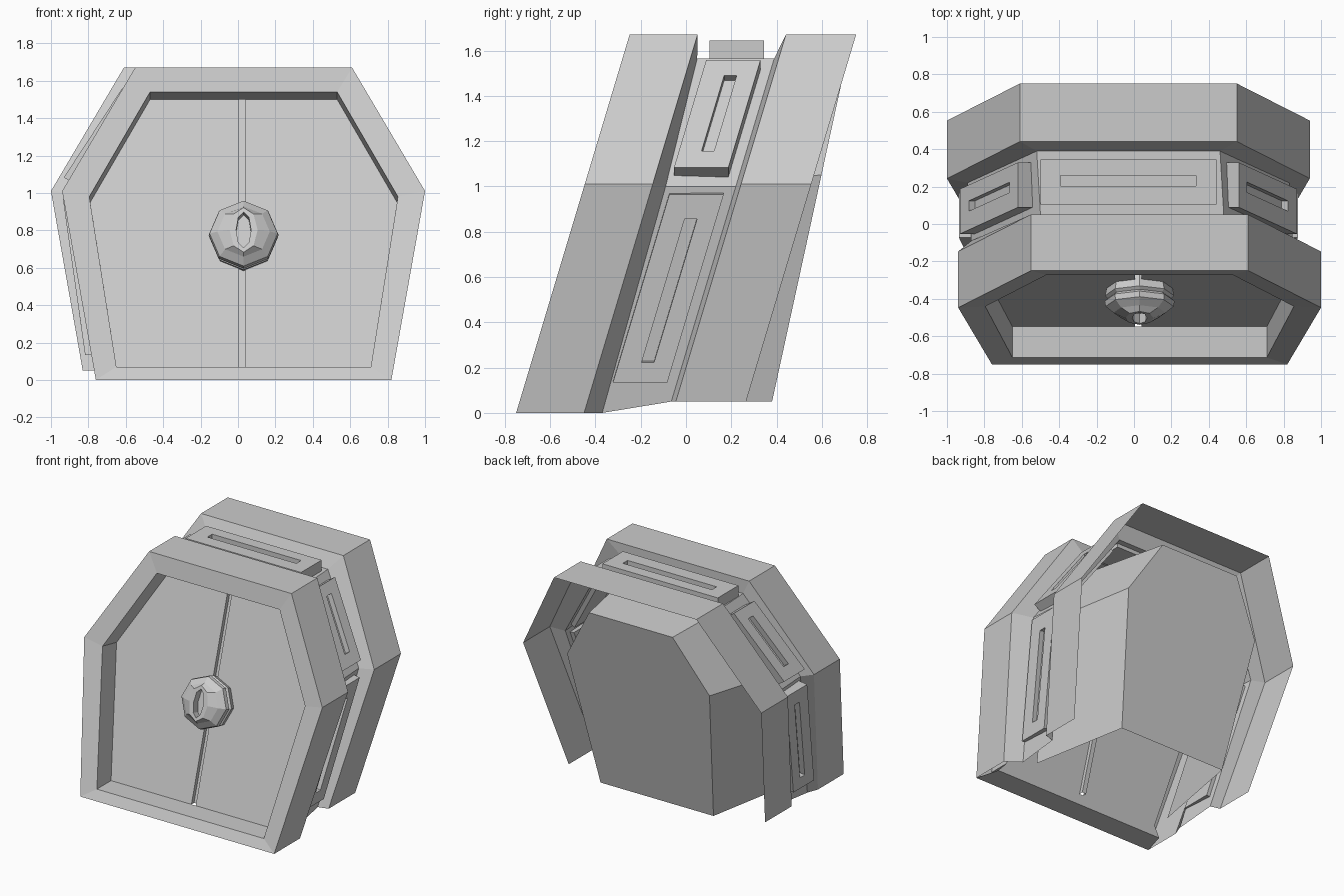
import bpy, math
from mathutils import Vector

if "Cube" in bpy.data.objects:
    bpy.data.objects.remove(bpy.data.objects["Cube"])

SHEAR = 0.3            # the whole body leans back
FRONT, BACK = 0.03, -0.03   # x centres of front and back halves


def build(name, faces_pts):
    """Make a mesh object from polygons, merging shared corners."""
    verts, index, faces = [], {}, []
    for poly in faces_pts:
        ids = []
        for p in poly:
            key = tuple(round(c, 4) for c in p)
            if key not in index:
                index[key] = len(verts)
                verts.append(key)
            if index[key] not in ids:
                ids.append(index[key])
        if len(ids) > 2:
            faces.append(ids)
    me = bpy.data.meshes.new(name)
    me.from_pydata(verts, [], faces)
    me.update()
    ob = bpy.data.objects.new(name, me)
    bpy.context.collection.objects.link(ob)
    return ob


def loft(loops, closed=True, cap_end=False, cap_start=False):
    polys = []
    for a, b in zip(loops, loops[1:]):
        n = len(a)
        for i in range(n if closed else n - 1):
            j = (i + 1) % n
            polys.append([a[i], a[j], b[j], b[i]])
    if cap_end:
        polys.append(loops[-1])
    if cap_start:
        polys.append(loops[0][::-1])
    return polys


def hexa(half, cx, us):
    """Six points from (half width, z) for bottom, middle, top, going right side up
    and left side down; us is the unsheared depth at bottom, middle, top."""
    right = [Vector((cx + w, u + SHEAR * z, z)) for (w, z), u in zip(half, us)]
    left = [Vector((2 * cx - p.x, p.y, p.z)) for p in reversed(right)]
    return right + left


OUT_F = [(0.79, 0.0), (0.97, 1.01), (0.58, 1.67)]
OUT_B = [(0.80, 0.05), (0.97, 1.01), (0.58, 1.67)]
CH_F = [(0.72, 0.0), (0.86, 1.0), (0.49, 1.565)]
CH_B = [(0.725, 0.05), (0.86, 1.0), (0.49, 1.565)]
OPEN = [(0.68, 0.07), (0.825, 0.98), (0.50, 1.54)]
DOOR = [(0.68, 0.07), (0.82, 0.95), (0.50, 1.50)]

# front frame: face, recess walls, outer band and rear chamfer
front_outer = hexa(OUT_F, FRONT, [-0.75] * 3)
door_loop = hexa(DOOR, FRONT, [-0.57] * 3)
polys = loft([front_outer, hexa(OPEN, FRONT, [-0.735] * 3), door_loop])
ch_front = hexa(CH_F, BACK + 0.02, [-0.37, -0.39, -0.42])
polys += loft([front_outer, hexa(OUT_F, FRONT, [-0.45] * 3), ch_front], closed=False)
# lip under the door
lip = [Vector((FRONT + s * 0.74, -0.57, 0)) for s in (1, -1)]
polys += [[front_outer[5], front_outer[0], lip[0], lip[1]],
          [lip[1], lip[0], door_loop[0], door_loop[5]]]
build("front_frame", polys)

# two door leaves with a recessed seam
xl, xr = 0.005, 0.04


def dp(x, z, d=0.0):
    return Vector((x, -0.57 + d + SHEAR * z, z))


D = door_loop
seam = [[dp(x, z, d) for z in (0.07, 1.50)]
        for x, d in ((xl, 0), (xl, 0.03), (xr, 0.03), (xr, 0))]
build("door_leaves", [[D[0], D[1], D[2], dp(xr, 1.50), dp(xr, 0.07)],
                      [D[3], D[4], D[5], dp(xl, 0.07), dp(xl, 1.50)]]
      + loft(seam, closed=False))

# channel between the frames
ch_back = hexa(CH_B, BACK, [-0.08] * 3)
build("channel", loft([ch_front, ch_back], closed=False))

# back frame: chamfer and thin overhanging band
build("back_frame", loft([ch_back, hexa(OUT_B, BACK, [-0.06] * 3),
                          hexa(OUT_B, BACK, [0.25] * 3)], closed=False))

# tapered rear housing with flat back
rear = [(0.46, 0.05), (0.58, 1.05), (0.34, 1.45)]
rear_us = [0.38 + 0.218 * (z - 0.05) - SHEAR * z for _, z in rear]
build("rear_housing", loft([hexa([(0.60, 0.05), (0.74, 1.02), (0.42, 1.50)], BACK, [-0.40] * 3),
                            hexa(rear, BACK, rear_us)], closed=False)
      + [hexa(rear, BACK, rear_us)])


def vent(name, a, b, t_box, t_slot, height, side=1):
    """Slotted box on the channel segment a-b (half width, z)."""
    a, b = Vector(a), Vector(b)
    d = (b - a).normalized()
    n = Vector((d.y, -d.x))

    def rect(ts, us, h):
        pts = []
        for t, u in ((ts[0], us[0]), (ts[0], us[1]), (ts[1], us[1]), (ts[1], us[0])):
            p = a.lerp(b, t)
            q = p + n * h
            pts.append(Vector((BACK + side * q.x, u + SHEAR * p.y, q.y)))
        return pts
    box_u, slot_u = (-0.365, -0.125), (-0.265, -0.21)
    build(name, loft([rect(t_box, box_u, -0.03), rect(t_box, box_u, height),
                      rect(t_slot, slot_u, height), rect(t_slot, slot_u, height - 0.04)],
                     cap_end=True, cap_start=True))


# vents: one on top, two on each side
vent("top_vent", (0.49, 1.565), (-0.49, 1.565), (0.02, 0.98), (0.13, 0.87), 0.08)
for s, label in ((1, "right"), (-1, "left")):
    vent(label + "_upper_vent", CH_B[1], CH_B[2], (0.07, 0.91), (0.20, 0.79), 0.08, s)
    vent(label + "_lower_vent", CH_B[0], CH_B[1], (0.095, 0.97), (0.19, 0.855), 0.05, s)

# octagonal door knob with an oval grip, tilted with the door
tilt = math.atan(SHEAR)
normal = Vector((0, -math.cos(tilt), math.sin(tilt)))
up = Vector((0, math.sin(tilt), math.cos(tilt)))
centre = Vector((FRONT, -0.345, 0.755))
rings = [(0.17, 0.17, -0.03), (0.185, 0.185, 0.04), (0.17, 0.17, 0.055), (0.187, 0.187, 0.07),
         (0.182, 0.182, 0.10), (0.14, 0.14, 0.135), (0.075, 0.125, 0.165), (0.04, 0.10, 0.165),
         (0.04, 0.10, 0.11)]
loops = []
for rx, rz, h in rings:
    loops.append([centre + normal * h + Vector((1, 0, 0)) * rx * math.sin(k * math.pi / 4)
                  + up * rz * math.cos(k * math.pi / 4) for k in range(8)])
build("door_knob", loft(loops, cap_end=True))
